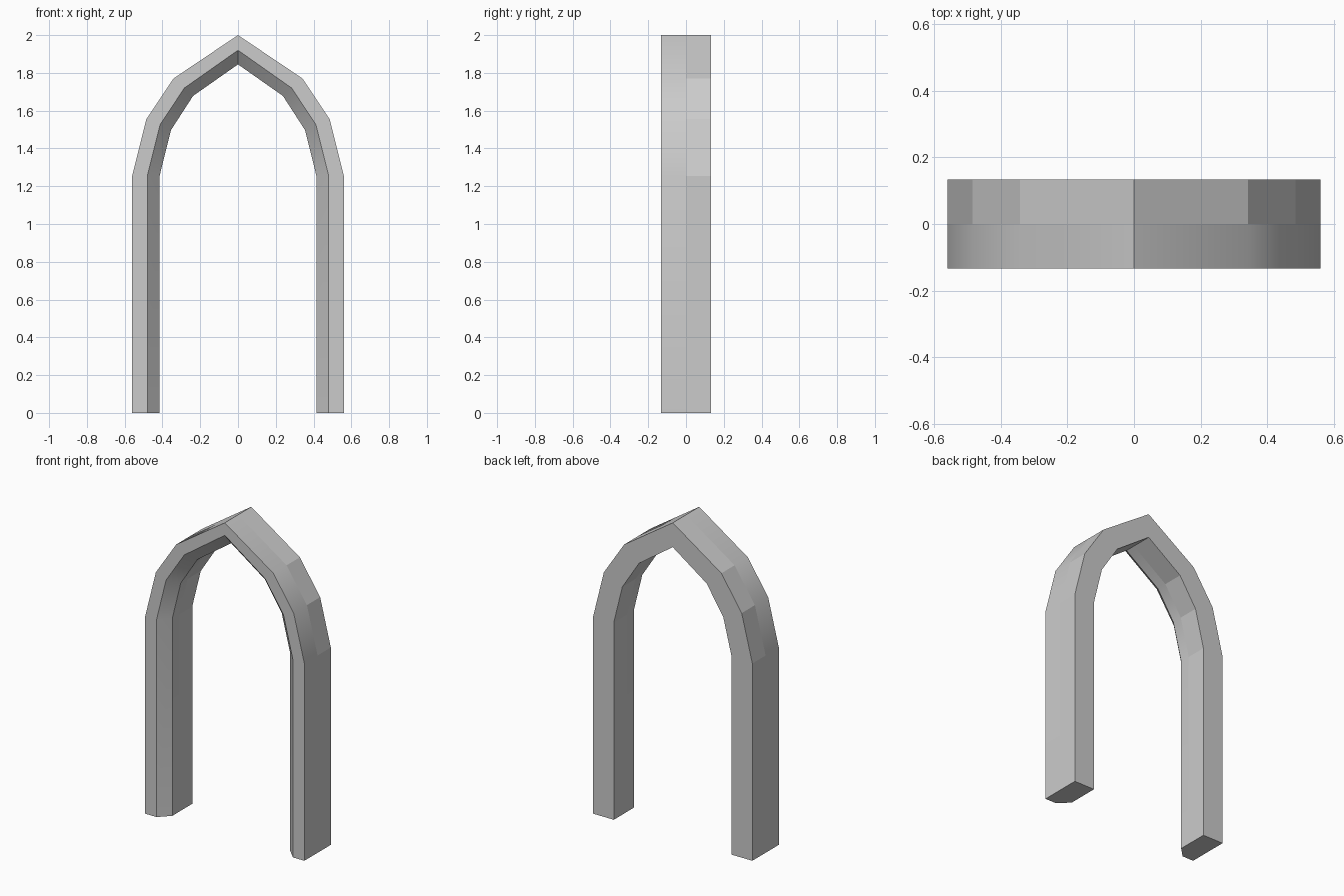
import bpy, bmesh, math

if "Cube" in bpy.data.objects:
    bpy.data.objects.remove(bpy.data.objects["Cube"])

# Half profiles (x, z) from the foot to the apex
OUTER = [(0.56, 0), (0.56, 1.255), (0.485, 1.555), (0.342, 1.77), (0, 2.0)]
RIM = [(0.48, 0), (0.48, 1.255), (0.413, 1.525), (0.284, 1.72), (0, 1.92)]
INNER = [(0.415, 0), (0.415, 1.255), (0.355, 1.497), (0.238, 1.678), (0, 1.845)]
D = 0.133      # half depth
CHAMFER = 0.065


def full(half):
    """Mirror a half profile into a whole arch path."""
    return half + [(-x, z) for x, z in half[-2::-1]]


# Section around the bar: profile, y, and whether the strip to the next is smooth
section = [
    (OUTER, -D, True),             # outside, front half
    (OUTER, 0, False),             # outside, back half
    (OUTER, D, False),             # back face
    (INNER, D, False),             # inside, back half
    (INNER, 0, True),              # inside, front half
    (INNER, -D + CHAMFER, True),   # chamfer
    (RIM, -D, False),              # front face
]

bm = bmesh.new()
rails = [[bm.verts.new((x, y, z)) for x, z in full(p)] for p, y, _ in section]
n = len(rails)
for i, (_, _, smooth) in enumerate(section):
    a, b = rails[i], rails[(i + 1) % n]
    for j in range(len(a) - 1):
        f = bm.faces.new((a[j], a[j + 1], b[j + 1], b[j]))
        f.smooth = smooth

# Feet
for end in (0, -1):
    bm.faces.new([r[end] for r in rails])
bmesh.ops.recalc_face_normals(bm, faces=bm.faces)

# Keep the apex and chamfer edges crisp
for e in bm.edges:
    e.smooth = e.calc_face_angle(0) < math.radians(30)

mesh = bpy.data.meshes.new("pointed_arch")
bm.to_mesh(mesh)
bm.free()
arch = bpy.data.objects.new("pointed_arch", mesh)
bpy.context.collection.objects.link(arch)
